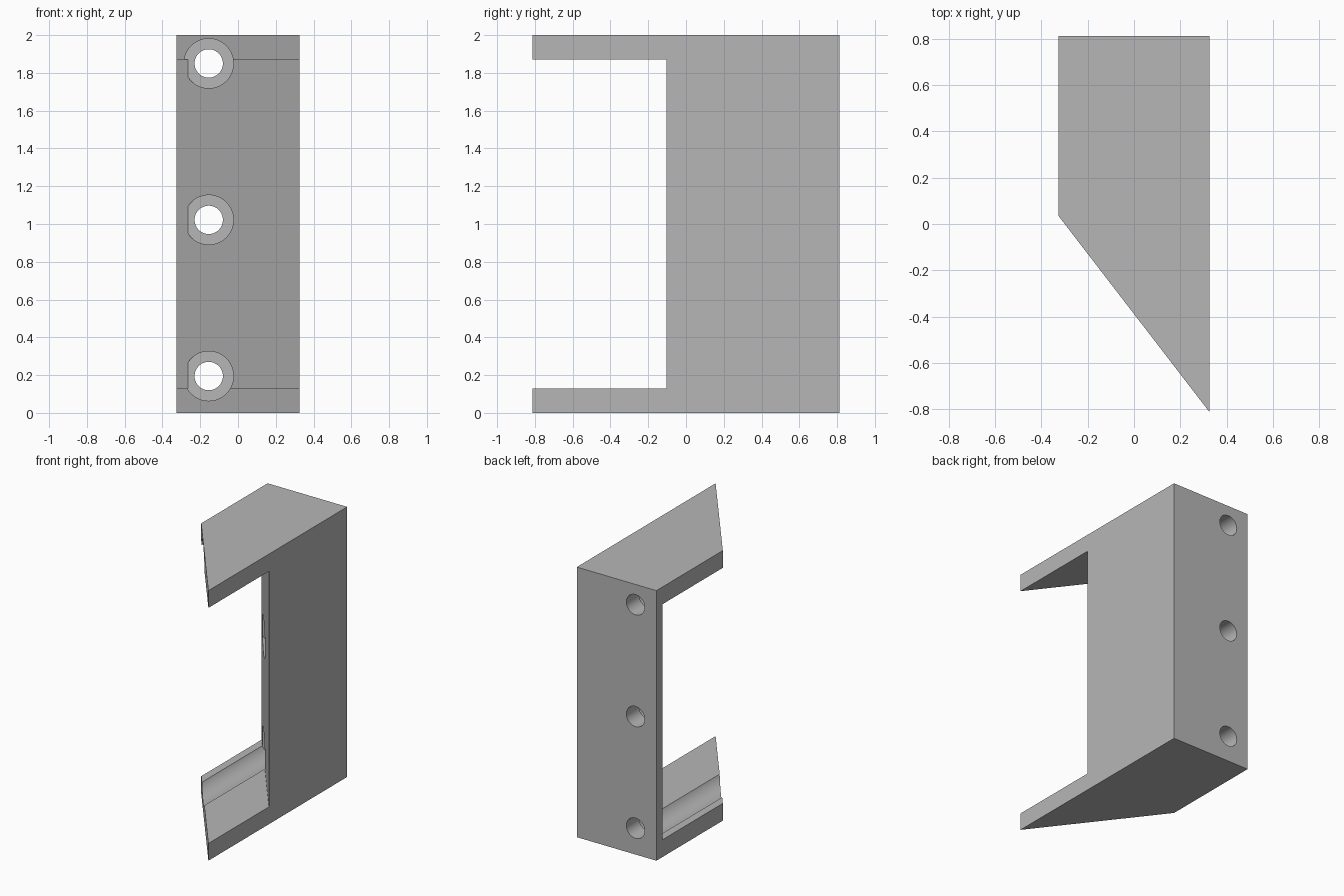
import bpy, bmesh, math
from mathutils import Matrix, Vector

cube = bpy.data.objects.get("Cube")
if cube:
    bpy.data.objects.remove(cube, do_unlink=True)

HX, HY, H = 0.326, 0.812, 2.0      # half width, half depth, height
SLANT = 0.035                      # y where the slanted front meets the -x side
SLOPE = (HY + SLANT) / (2 * HX)
RECESS = 0.708                     # depth of the notch along y
PLATE = 0.128                      # thickness of the end plates
HOLE_X, HOLE_Z = -0.155, (0.195, 1.022, 1.85)
SEAT_Y = 0.665                     # floor of the counterbores

grey = bpy.data.materials.new("plain grey")
grey.use_nodes = True
colour = (0.47, 0.47, 0.47, 1)
grey.diffuse_color = colour
grey.node_tree.nodes["Principled BSDF"].inputs["Base Color"].default_value = colour


def finish(name, bm):
    bmesh.ops.recalc_face_normals(bm, faces=bm.faces)
    mesh = bpy.data.meshes.new(name)
    bm.to_mesh(mesh)
    bm.free()
    mesh.materials.append(grey)
    obj = bpy.data.objects.new(name, mesh)
    bpy.context.collection.objects.link(obj)
    return obj


def prism(name, outline, z0, z1):
    bm = bmesh.new()
    face = bm.faces.new([bm.verts.new((x, y, z0)) for x, y in outline])
    new = bmesh.ops.extrude_face_region(bm, geom=[face])["geom"]
    top = [v for v in new if isinstance(v, bmesh.types.BMVert)]
    bmesh.ops.translate(bm, verts=top, vec=Vector((0, 0, z1 - z0)))
    return finish(name, bm)


def bore(name, radius, z, y0, y1):
    bm = bmesh.new()
    place = Matrix.Translation((HOLE_X, (y0 + y1) / 2, z)) @ Matrix.Rotation(math.pi / 2, 4, "X")
    bmesh.ops.create_cone(bm, cap_ends=True, segments=64, radius1=radius,
                          radius2=radius, depth=y1 - y0, matrix=place)
    return finish(name, bm)


def cut(target, cutter):
    cutter.hide_render = True
    mod = target.modifiers.new(cutter.name, "BOOLEAN")
    mod.operation, mod.solver, mod.object = "DIFFERENCE", "EXACT", cutter
    bpy.context.view_layer.objects.active = target
    bpy.ops.object.modifier_apply(modifier=mod.name)
    bpy.data.objects.remove(cutter, do_unlink=True)


def wall_y(x):
    return SLANT + RECESS - SLOPE * (x + HX)


# Body with a slanted front
bracket = prism("slanted_bracket",
                [(-HX, SLANT), (HX, -HY), (HX, HY), (-HX, HY)], 0, H)

# Notch between the end plates, its wall parallel to the slanted front
wide = 0.36
cut(bracket, prism("notch_cutter",
                   [(-wide, -1.5), (wide, -1.5), (wide, wall_y(wide)), (-wide, wall_y(-wide))],
                   PLATE, H - PLATE))

# Counterbored screw holes, which also groove the end plates
for z in HOLE_Z:
    cut(bracket, bore("counterbore_cutter", 0.131, z, -1.5, SEAT_Y))
    cut(bracket, bore("hole_cutter", 0.075, z, -1.6, 1.2))

bpy.ops.object.select_all(action="DESELECT")
bracket.select_set(True)
bpy.context.view_layer.objects.active = bracket
bpy.ops.object.shade_smooth_by_angle(angle=math.radians(30))
